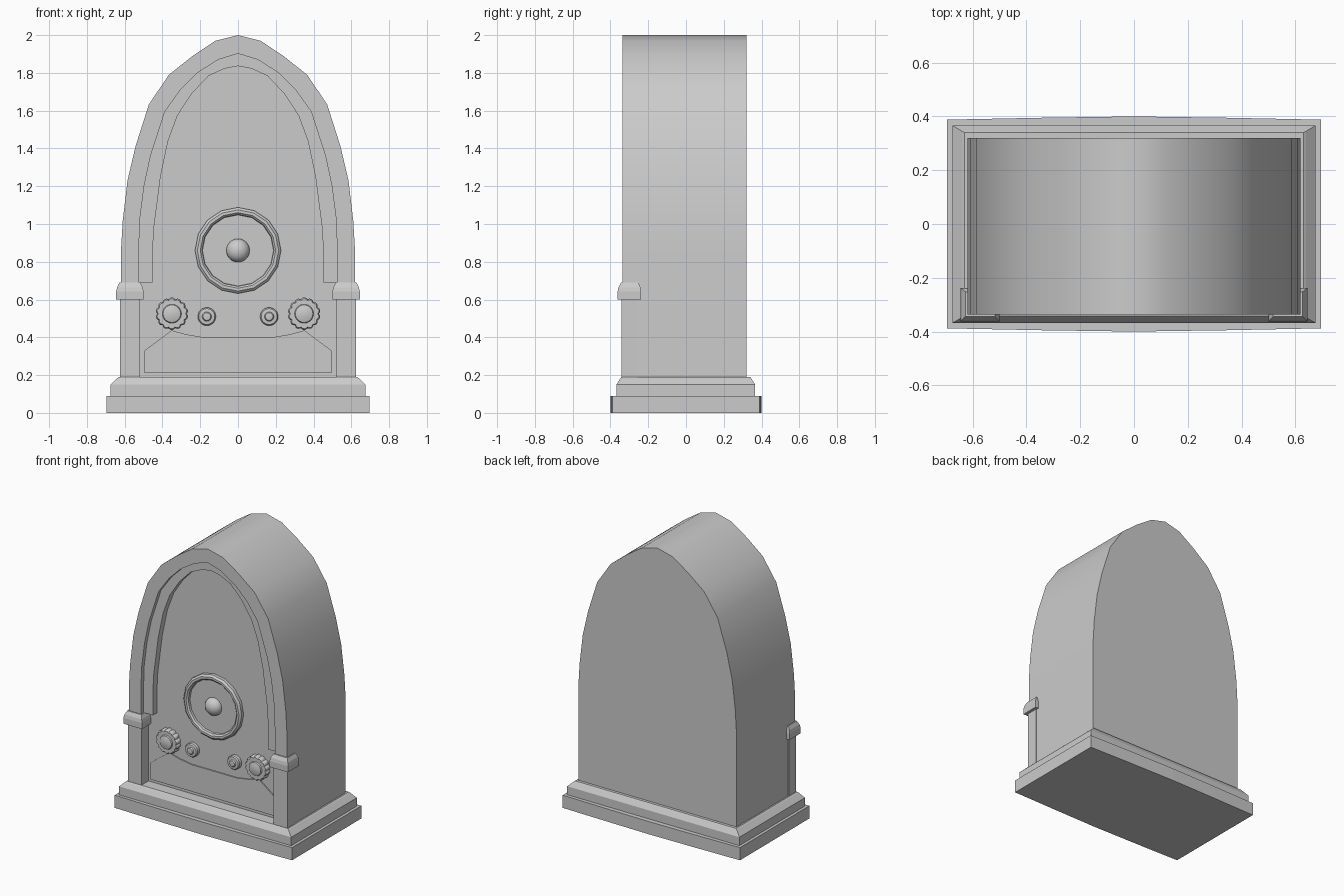
import bpy, bmesh, math

if "Cube" in bpy.data.objects:
    bpy.data.objects.remove(bpy.data.objects["Cube"])

PANEL = -0.262   # y of the recessed front panel


def loft(name, loops, smooth=None):
    """Skin a stack of equal-length closed loops and cap both ends."""
    bm = bmesh.new()
    rows = [[bm.verts.new(p) for p in lp] for lp in loops]
    n = len(rows[0])
    for a, b in zip(rows, rows[1:]):
        for i in range(n):
            j = (i + 1) % n
            bm.faces.new((a[i], a[j], b[j], b[i]))
    bm.faces.new(rows[0])
    bm.faces.new(rows[-1])
    bmesh.ops.recalc_face_normals(bm, faces=bm.faces)
    me = bpy.data.meshes.new(name)
    bm.to_mesh(me)
    bm.free()
    ob = bpy.data.objects.new(name, me)
    bpy.context.collection.objects.link(ob)
    if smooth:
        bpy.ops.object.select_all(action='DESELECT')
        ob.select_set(True)
        bpy.context.view_layer.objects.active = ob
        bpy.ops.object.shade_smooth_by_angle(angle=math.radians(smooth))
    return ob


def at_y(pts, y):
    return [(x, y, z) for x, z in pts]


def mirrored(half):
    """Right half from bottom to apex becomes a full outline."""
    return half + [(-x, z) for x, z in reversed(half) if x > 0]


def tiers(name, levels):
    """Stack of rectangles given as x0, x1, y0, y1, z."""
    return loft(name, [[(a, c, z), (b, c, z), (b, d, z), (a, d, z)]
                       for a, b, c, d, z in levels])


def turned(name, x, z, profile, segs, lobes=0, depth=0.0, smooth=35):
    """Round part facing the front; profile is (radius, height off the panel)."""
    loops = []
    for r, h in profile:
        lp = []
        for i in range(segs):
            t = 2 * math.pi * i / segs
            k = r
            if lobes and r > 0.06:
                k = r * (1 - depth * (1 - abs(math.cos(lobes * t / 2))))
            lp.append((x + k * math.sin(t), PANEL - h, z + k * math.cos(t)))
        loops.append(lp)
    return loft(name, loops, smooth)


# Arch outlines (right halves)
outer = mirrored([(.62, .15), (.62, .85), (.61, 1.02), (.585, 1.23), (.543, 1.41),
                  (.472, 1.633), (.366, 1.79), (.24, 1.89), (.12, 1.97), (0, 2.0)])
inner_arch = [(.525, .85), (.52, 1.02), (.497, 1.2), (.463, 1.36),
              (.387, 1.595), (.305, 1.71), (.215, 1.80), (.105, 1.87), (0, 1.902)]
inner = mirrored([(.525, .17)] + inner_arch)
trim_edge = [(.452, .69), (.452, .85), (.445, .98), (.41, 1.25), (.37, 1.44),
             (.32, 1.575), (.245, 1.69), (.155, 1.785), (.07, 1.823), (0, 1.836)]

# Cabinet with recessed front
loft("cabinet", [at_y(outer, .32), at_y(outer, -.337),
                 at_y(inner, -.337), at_y(inner, PANEL)], 30)

# Inner arch moulding
trim = mirrored([(.526, .69)] + inner_arch) + mirrored(trim_edge)[::-1]
loft("arch_moulding", [at_y(trim, -.308), at_y(trim, PANEL + .005)], 30)

# Bottom plinth, bowed slightly at front and back
plan = [(-.695, -.388), (-.35, -.395), (0, -.4), (.35, -.395), (.695, -.388),
        (.695, .388), (.35, .395), (0, .4), (-.35, .395), (-.695, .388)]
loft("plinth", [[(x, y, z) for x, y in plan] for z in (0, .09)])

# Upper base with chamfered top
tiers("base_moulding", [(-.675, .675, -.368, .366, .088), (-.675, .675, -.368, .366, .15),
                        (-.64, .64, -.348, .345, .183), (-.63, .63, -.342, .34, .19)])

# Low apron plate on the panel
apron = [(.495, .21), (.495, .33), (.352, .437), (.27, .415), (.18, .4)]
loft("apron_plate", [at_y(mirrored(apron), PANEL + .003),
                     at_y(mirrored(apron), PANEL - .008)])

# Tuning dial: ring with sunk face, domed hub
turned("dial_ring", 0, .86, [(.228, -.003), (.228, .022), (.215, .034), (.2, .034),
                             (.19, .024), (.188, .008)], 16)
dome = [(.062 * math.cos(a), .008 + .05 * math.sin(a))
        for a in [math.radians(d) for d in (0, 15, 30, 45, 60, 75, 87)]]
turned("dial_hub", 0, .86, dome, 24)

for side, s in (("left", -1), ("right", 1)):
    # Front pillar and its capital
    x0, x1 = sorted((s * .518, s * .625))
    tiers(side + "_pillar", [(x0, x1, -.341, -.258, .185), (x0, x1, -.341, -.258, .61)])
    a0, a1 = sorted((s * .5, s * .645))
    b0, b1 = sorted((s * .505, s * .64))
    c0, c1 = sorted((s * .517, s * .627))
    tiers(side + "_capital", [(a0, a1, -.362, -.238, .6), (a0, a1, -.362, -.238, .642),
                              (b0, b1, -.357, -.242, .665), (c0, c1, -.344, -.252, .69)])
    # Scalloped large knob and plain small knob
    turned(side + "_large_knob", s * .35, .525,
           [(.087, -.003), (.087, .032), (.08, .042), (.05, .042), (.046, .05),
            (.025, .056), (.006, .058)], 56, 14, .1)
    turned(side + "_small_knob", s * .165, .51,
           [(.048, -.003), (.048, .024), (.042, .032), (.025, .034), (.02, .042),
            (.004, .044)], 24)
